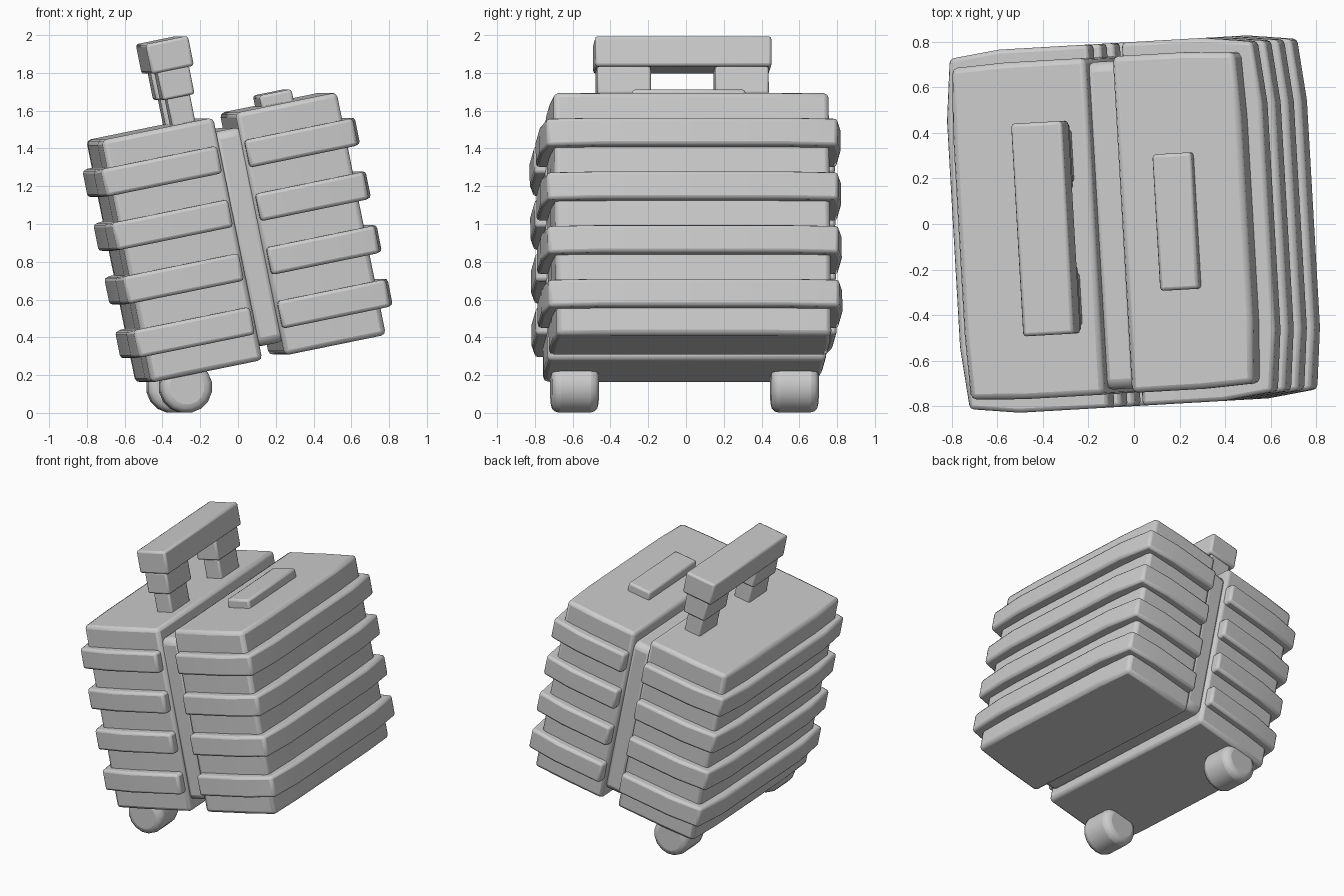
import bpy, bmesh, math
from mathutils import Matrix

cube = bpy.data.objects.get("Cube")
if cube:
    bpy.data.objects.remove(cube, do_unlink=True)

grey = bpy.data.materials.new("plain_grey")
grey.use_nodes = True
grey.diffuse_color = (0.6, 0.6, 0.6, 1)
grey.node_tree.nodes["Principled BSDF"].inputs["Base Color"].default_value = (0.6, 0.6, 0.6, 1)

# The suitcase leans over its wheels and is turned slightly
LEAN = Matrix.Rotation(math.radians(3.3), 4, "Z") @ Matrix.Rotation(math.radians(-11.5), 4, "Y")
SEAM_L, SEAM_R = 0.142, 0.262


def finish(name, bm, bevel, segments=2):
    bmesh.ops.recalc_face_normals(bm, faces=bm.faces)
    mesh = bpy.data.meshes.new(name)
    bm.to_mesh(mesh)
    bm.free()
    mesh.materials.append(grey)
    obj = bpy.data.objects.new(name, mesh)
    bpy.context.collection.objects.link(obj)
    obj.matrix_world = LEAN
    mod = obj.modifiers.new("soft_edges", "BEVEL")
    mod.width, mod.segments = bevel, segments
    mod.limit_method, mod.angle_limit = "ANGLE", math.radians(35)
    bpy.ops.object.select_all(action="DESELECT")
    obj.select_set(True)
    bpy.context.view_layer.objects.active = obj
    bpy.ops.object.shade_smooth_by_angle(angle=math.radians(40))
    return obj


def prism(name, outline, low, high, bevel):
    """Extrude a plan outline from one height to another."""
    bm = bmesh.new()
    face = bm.faces.new([bm.verts.new((x, y, low)) for x, y in outline])
    top = bmesh.ops.extrude_face_region(bm, geom=[face])["geom"]
    verts = [g for g in top if isinstance(g, bmesh.types.BMVert)]
    bmesh.ops.translate(bm, verts=verts, vec=(0, 0, high - low))
    return finish(name, bm, bevel)


def box(name, x, y, z, bevel):
    outline = [(x[0], y[0]), (x[1], y[0]), (x[1], y[1]), (x[0], y[1])]
    return prism(name, outline, z[0], z[1], bevel)


def half_plan(seam, end, depth, pull):
    """Half of the plan, gently bowed towards its two outer corners."""
    d = 1 if end > seam else -1
    side = [(seam, depth), (end - 0.25 * d, depth),
            (end - pull * d, depth - pull), (end, depth - 0.3)]
    return [(x, -y) for x, y in side] + side[::-1]


# Two shell halves, each wrapped by four raised ribs
for side, seam, end, rib_end, gap in (("right", SEAM_L, -0.472, -0.525, -0.015),
                                      ("left", SEAM_R, 0.822, 0.89, 0.015)):
    prism(side + "_shell", half_plan(seam, end, 0.74, 0.012), 0.257, 1.567, 0.025)
    for i in range(4):
        mid = 0.473 + 0.29 * i
        prism(f"{side}_rib_{i + 1}", half_plan(seam + gap, rib_end, 0.798, 0.028),
              mid - 0.074, mid + 0.074, 0.018)

# Recessed seam band between the halves
box("seam_band", (SEAM_L - 0.03, SEAM_R + 0.03), (-0.72, 0.72), (0.33, 1.49), 0.045)

# Telescopic handle
box("handle_grip", (-0.117, 0.112), (-0.465, 0.47), (1.853, 2.015), 0.015)
for name, s in (("front", -1), ("back", 1)):
    for part, half, near, far, z in (("upper", 0.086, 0.17, 0.455, (1.706, 1.86)),
                                     ("lower", 0.062, 0.2, 0.43, (1.5, 1.72))):
        box(f"{name}_{part}_post", (-half, half), sorted((s * near, s * far)), z, 0.012)

# Small carry handle on top
box("carry_handle", (0.428, 0.603), (-0.3, 0.3), (1.53, 1.627), 0.015)

# Rounded wheels under the lower edge
for name, s in (("front", -1), ("back", 1)):
    bm = bmesh.new()
    place = Matrix.Translation((-0.278, s * 0.583 + 0.01, 0.196)) @ Matrix.Rotation(math.pi / 2, 4, "X")
    bmesh.ops.create_cone(bm, cap_ends=True, segments=16, radius1=0.138, radius2=0.138,
                          depth=0.25, matrix=place)
    finish(name + "_wheel", bm, 0.045, 3)
